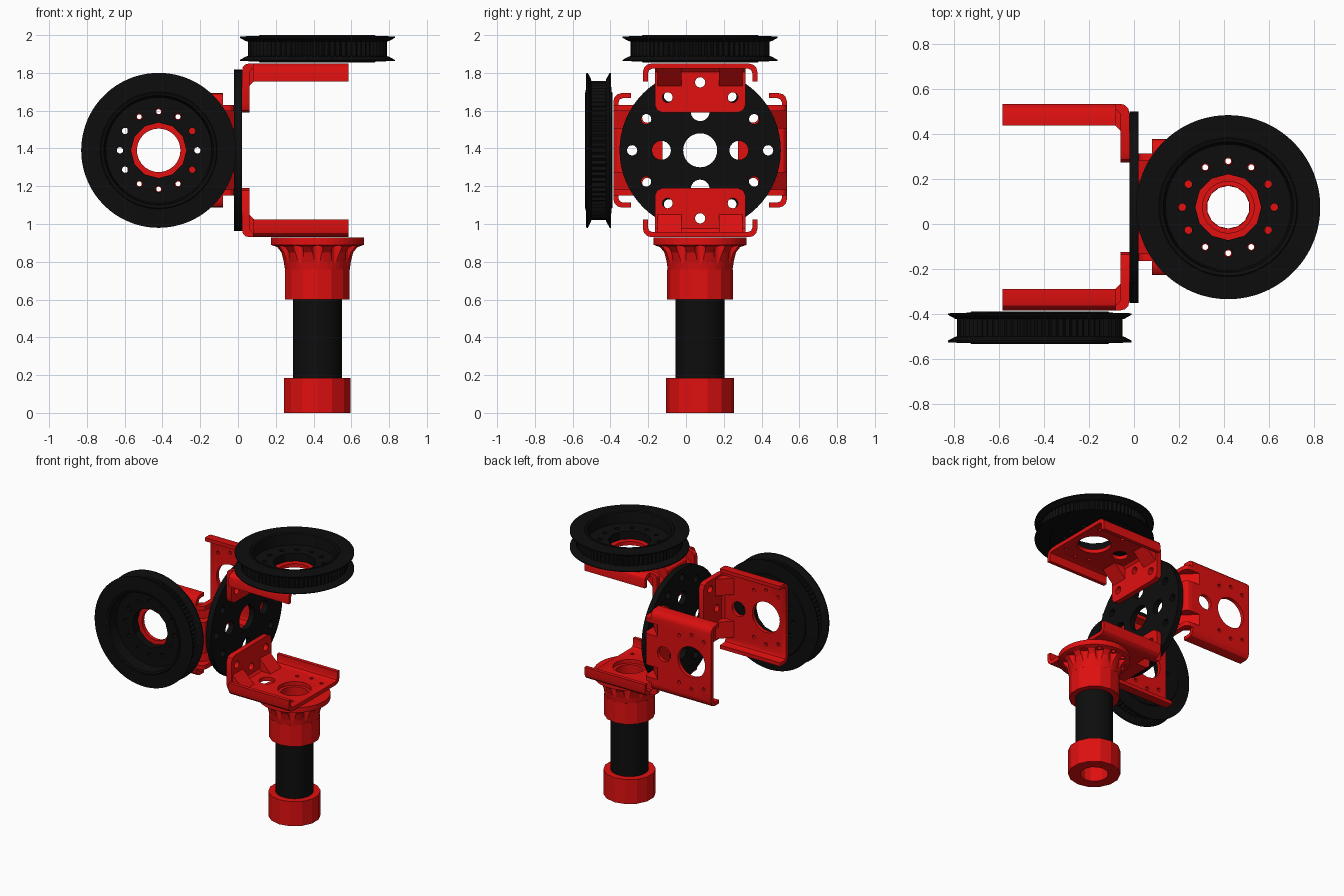
import bpy, bmesh
from math import sin, cos, pi, radians
from mathutils import Matrix, Vector

if "Cube" in bpy.data.objects:
    bpy.data.objects.remove(bpy.data.objects["Cube"])


def material(name, rgb):
    m = bpy.data.materials.new(name)
    m.diffuse_color = (*rgb, 1)
    m.use_nodes = True
    m.node_tree.nodes["Principled BSDF"].inputs["Base Color"].default_value = m.diffuse_color
    return m


RED = material("red", (0.75, 0.005, 0.005))
BLACK = material("black", (0.004, 0.004, 0.004))


def finish(bm, name, mat):
    bmesh.ops.recalc_face_normals(bm, faces=bm.faces)
    me = bpy.data.meshes.new(name)
    bm.to_mesh(me)
    bm.free()
    ob = bpy.data.objects.new(name, me)
    bpy.context.collection.objects.link(ob)
    me.materials.append(mat)
    return ob


def lathe(name, profile, segs, mat, cx=0, cy=0, teeth=()):
    """Revolve a closed (r, z) profile; points listed in teeth zigzag in radius."""
    bm = bmesh.new()
    rings = []
    for i in range(segs):
        a = 2 * pi * (i + 0.5) / segs
        ring = []
        for k, (r, z) in enumerate(profile):
            if k in teeth and i % 2:
                r -= 0.012
            ring.append(bm.verts.new((cx + r * cos(a), cy + r * sin(a), z)))
        rings.append(ring)
    n = len(profile)
    for i in range(segs):
        p, q = rings[i], rings[(i + 1) % segs]
        for k in range(n):
            bm.faces.new((p[k], q[k], q[(k + 1) % n], p[(k + 1) % n]))
    return finish(bm, name, mat)


def extrude(name, pts, vec, mat=RED):
    bm = bmesh.new()
    f = bm.faces.new([bm.verts.new(p) for p in pts])
    g = bmesh.ops.extrude_face_region(bm, geom=[f])
    bmesh.ops.translate(bm, vec=vec, verts=[v for v in g["geom"] if isinstance(v, bmesh.types.BMVert)])
    return finish(bm, name, mat)


def cylinders(specs):
    """Cutter mesh from (centre, radius, depth, axis, sides)."""
    bm = bmesh.new()
    for c, r, d, axis, s in specs:
        m = Matrix.Translation(c)
        if axis == 'X':
            m = m @ Matrix.Rotation(pi / 2, 4, 'Y')
        bmesh.ops.create_cone(bm, cap_ends=True, segments=s, radius1=r, radius2=r, depth=d, matrix=m)
    return finish(bm, "cutter", RED)


def boolean(ob, other, op='DIFFERENCE'):
    m = ob.modifiers.new("b", 'BOOLEAN')
    m.operation, m.solver, m.object = op, 'EXACT', other
    select(ob)
    bpy.ops.object.modifier_apply(modifier="b")
    bpy.data.objects.remove(other, do_unlink=True)


def select(ob):
    bpy.ops.object.select_all(action='DESELECT')
    ob.select_set(True)
    bpy.context.view_layer.objects.active = ob


def smooth(ob, deg=20):
    select(ob)
    bpy.ops.object.shade_smooth_by_angle(angle=radians(deg))


def ring(r, angles, cx=0):
    return [(cx + r * cos(radians(a)), r * sin(radians(a))) for a in angles]


def mirror_outline(half):
    return half + [(-y, z) for y, z in reversed(half)]


CENTRE = Matrix.Translation((0, 0.075, 1.39))
CX = 0.42          # distance of the wheel and stand axis from the disc

# Central mounting disc
disc = cylinders([((0, 0, 0), 0.427, 0.042, 'X', 64)])
disc.name = "mounting_disc"
disc.data.materials[0] = BLACK
holes = [((0, 0, 0), 0.09, 0.2, 'X', 32)]
holes += [((0, y, z), 0.05, 0.2, 'X', 24) for y, z in ring(0.205, range(0, 360, 90))]
for a in range(0, 360, 30):
    r = 0.36 if a % 90 == 0 else 0.33
    y, z = ring(r, [a])[0]
    holes.append(((0, y, z), 0.027, 0.2, 'X', 20))
boolean(disc, cylinders(holes))
disc.matrix_world = CENTRE
smooth(disc)


def make_bracket():
    # Bent corner of the sheet
    bend = [(.021, -.38), (.06, -.38), (.06, -.415), (.075, -.432), (.12, -.432), (.12, -.46),
            (.06, -.46), (.04, -.455), (.026, -.441), (.021, -.42)]
    ob = extrude("bracket", [(x, -.24, z) for x, z in bend], (0, .48, 0))
    # Upright flange with clipped corners
    fl = mirror_outline([(.24, -.4), (.24, -.24), (.228, -.212), (.2, -.2)])
    boolean(ob, extrude("flange", [(.021, y, z) for y, z in fl], (.039, 0, 0)), 'UNION')
    # Channel plate with turned-up edges
    half = [(.255, -.46), (.28, -.454), (.297, -.438), (.303, -.415), (.303, -.365), (.276, -.365),
            (.276, -.41), (.27, -.425), (.255, -.432)]
    boolean(ob, extrude("plate", [(.08, y, z) for y, z in mirror_outline(half)], (.505, 0, 0)), 'UNION')
    # Pressed gussets, hollow on the outside
    for y0 in (-.225, .1):
        boolean(ob, extrude("gusset", [(.04, y0, -.32), (.165, y0, -.445), (.04, y0, -.445)],
                            (0, .125, 0)), 'UNION')
        boolean(ob, extrude("recess", [(0, y0 + .018, -.322), (.178, y0 + .018, -.5), (0, y0 + .018, -.5)],
                            (0, .089, 0)))
    # Bolt holes and bearing holes
    cut = [((.04, y, z), .027, .2, 'X', 20) for y, z in ((0, -.36), (.173, -.28), (-.173, -.28))]
    cut += [((CX, 0, -.45), .115, .1, 'Z', 40), ((.19, 0, -.45), .055, .1, 'Z', 24)]
    cut += [((x, y, -.45), .013, .1, 'Z', 12) for x, y in ring(.205, (60, 90, 120, 240, 270, 300), CX)]
    boolean(ob, cylinders(cut))
    smooth(ob, 30)
    return ob


def make_wheel():
    # Toothed, flanged pulley wheel with a dished face
    prof = [(.1, 0), (.305, 0), (.31, .005), (.41, .008), (.41, .014), (.378, .032), (.368, .034),
            (.368, .111), (.378, .113), (.41, .13), (.41, .138), (.31, .141), (.305, .145),
            (.29, .14), (.28, .06), (.1, .06)]
    ob = lathe("pulley_wheel", [(r, -.465 - h) for r, h in prof], 144, BLACK, CX, teeth=(6, 7))
    cut = [((CX, 0, -.5), .147, .3, 'Z', 12)]
    cut += [((x, y, -.5), .017, .3, 'Z', 12) for x, y in ring(.205, range(0, 360, 30), CX)]
    boolean(ob, cylinders(cut))
    smooth(ob)
    return ob


def place(src, name, side, turn):
    ob = src.copy()
    ob.name = name
    bpy.context.collection.objects.link(ob)
    spin = Matrix.Rotation(0 if side > 0 else pi, 4, 'Z')
    ob.matrix_world = CENTRE @ Matrix.Rotation(radians(turn), 4, 'X') @ spin


bracket, wheel = make_bracket(), make_wheel()
for name, side, turn in (("bottom", 1, 0), ("top", 1, 180), ("front", -1, -90), ("rear", -1, 90)):
    place(bracket, name + "_bracket", side, turn)
    if name in ("top", "front"):
        place(wheel, name + "_wheel", side, turn)
for o in (bracket, wheel):
    bpy.data.objects.remove(o, do_unlink=True)

# Stand: flanged socket with screw flutes, tube and foot
Y = 0.075
flange = lathe("socket_flange", [(.095, .928), (.247, .928), (.247, .89), (.215, .878), (.192, .85),
                                 (.178, .8), (.172, .76), (.095, .76)], 48, RED, CX, Y)
cut = [((x, y + Y, .79), .03, .19, 'Z', 12) for x, y in ring(.205, range(0, 360, 30), CX)]
boolean(flange, cylinders(cut))
cut = [((x, y + Y, .9), .016, .1, 'Z', 12) for x, y in ring(.205, (60, 90, 120, 240, 270, 300), CX)]
boolean(flange, cylinders(cut))
lathe("socket", [(.095, .76), (.175, .76), (.175, .6), (.095, .6)], 14, RED, CX, Y)
tube = lathe("stand_tube", [(.1, .6), (.13, .6), (.13, .18), (.1, .18)], 48, BLACK, CX, Y)
smooth(tube)
lathe("foot", [(.097, .185), (.18, .185), (.18, 0), (.097, 0)], 14, RED, CX, Y)
